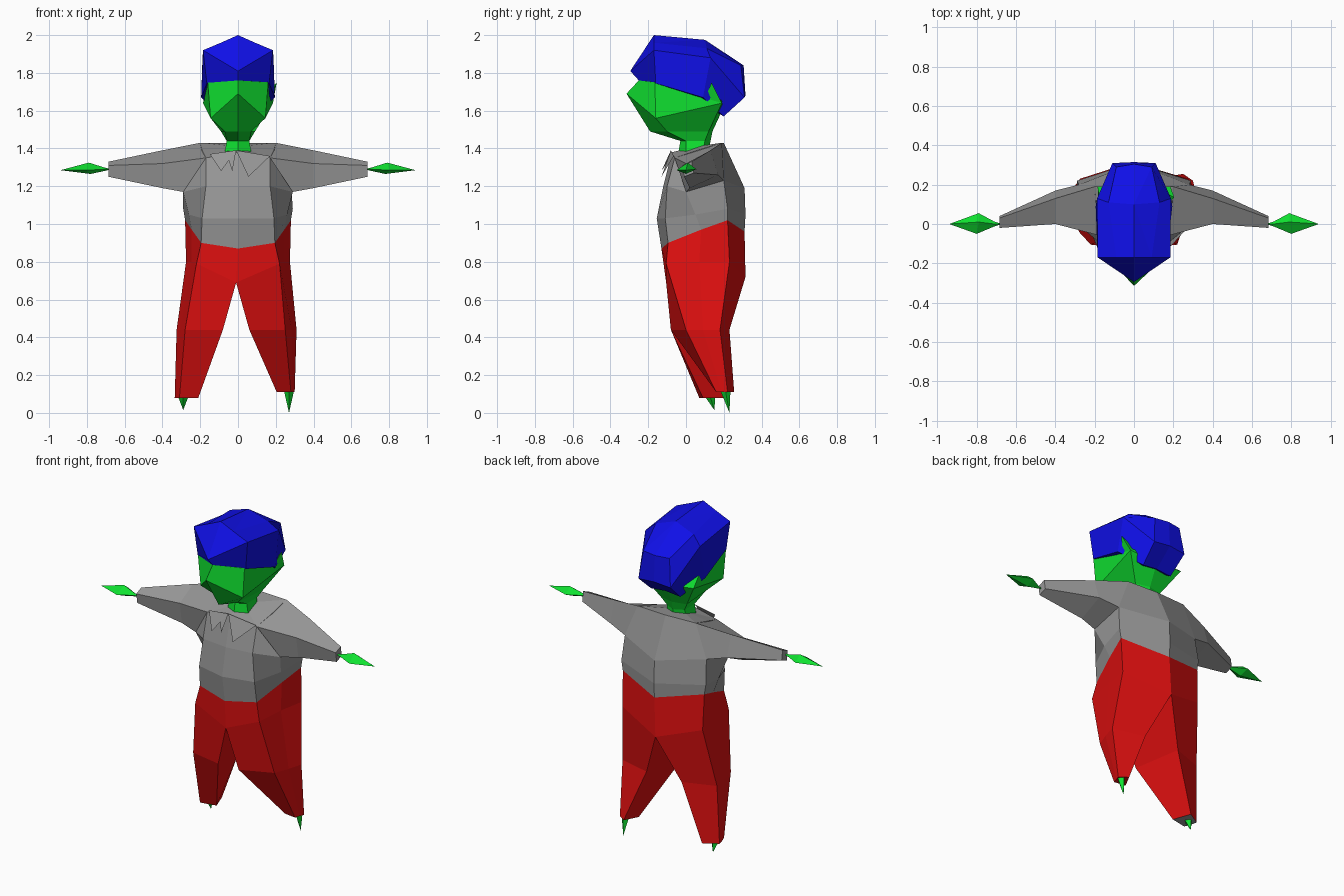
import bpy, bmesh
from mathutils import Vector


def mat(name, rgb):
    m = bpy.data.materials.new(name)
    m.diffuse_color = (*rgb, 1)
    return m


BLUE = mat("blue hair", (0.005, 0.005, 0.8))
GREEN = mat("green skin", (0.005, 0.75, 0.03))
GREY = mat("grey shirt", (0.31, 0.31, 0.31))
RED = mat("red trousers", (0.75, 0.005, 0.005))


def finish(name, bm, material):
    bmesh.ops.remove_doubles(bm, verts=bm.verts, dist=0.0005)
    bmesh.ops.recalc_face_normals(bm, faces=bm.faces)
    me = bpy.data.meshes.new(name)
    bm.to_mesh(me)
    bm.free()
    me.materials.append(material)
    ob = bpy.data.objects.new(name, me)
    bpy.context.collection.objects.link(ob)
    return ob


def loft(name, rings, material, start=True, end=True):
    """Skin closed rings; a cap may be True (fan to middle), a point, or False."""
    bm = bmesh.new()
    vs = [[bm.verts.new(p) for p in r] for r in rings]
    n = len(rings[0])
    for a, b in zip(vs, vs[1:]):
        for i in range(n):
            j = (i + 1) % n
            bm.faces.new((a[i], a[j], b[j], b[i]))
    for ring, cap in ((vs[0], start), (vs[-1], end)):
        if cap is False:
            continue
        mid = sum((v.co for v in ring), Vector()) / n if cap is True else Vector(cap)
        c = bm.verts.new(mid)
        for i in range(n):
            bm.faces.new((ring[i], ring[(i + 1) % n], c))
    return finish(name, bm, material)


def mirrored(half):
    """Half ring from front centre to back centre, completed across x = 0."""
    return half + [(-x, y, z) for x, y, z in reversed(half[1:-1])]


# Shirt body, from hem to shoulders
hem = [(0, -.13, .87), (.195, -.095, .90), (.245, .08, .97), (.28, .22, 1.02), (0, .31, .96)]
shirt = [
    hem,
    [(0, -.155, 1.03), (.19, -.11, 1.03), (.26, .05, 1.05), (.29, .22, 1.08), (0, .315, 1.05)],
    [(0, -.12, 1.2), (.17, -.10, 1.2), (.29, 0, 1.17), (.28, .20, 1.23), (0, .31, 1.19)],
    [(0, -.075, 1.38), (.17, -.06, 1.35), (.19, .06, 1.39), (.20, .19, 1.43), (0, .20, 1.43)],
]
loft("shirt_body", [mirrored(h) for h in shirt], GREY, False, (0, .05, 1.41))

# Sleeves and hands
sleeve = [
    [(.20, .19, 1.43), (.17, -.06, 1.35), (.29, 0, 1.17), (.28, .20, 1.23)],
    [(.40, .13, 1.39), (.40, 0, 1.32), (.40, .02, 1.19), (.40, .17, 1.26)],
    [(.685, .03, 1.33), (.685, -.02, 1.31), (.685, -.01, 1.25), (.685, .04, 1.27)],
]
hand = [
    [(.71, 0, 1.30), (.71, -.012, 1.29), (.71, 0, 1.28), (.71, .012, 1.29)],
    [(.79, .01, 1.325), (.80, -.05, 1.285), (.78, 0, 1.265), (.79, .055, 1.29)],
]
for side, s in (("right", 1), ("left", -1)):
    def flip(rings):
        return [[(s * x, y, z) for x, y, z in r] for r in rings]
    loft(side + "_sleeve", flip(sleeve), GREY, False, True)
    loft(side + "_hand", flip(hand), GREEN, (s * .67, 0, 1.29), (s * .94, 0, 1.285))

# Collar points
bm = bmesh.new()
for tri in (((-.15, -.07, 1.37), (-.09, -.13, 1.28), (-.01, -.08, 1.39)),
            ((-.01, -.08, 1.39), (.055, -.13, 1.25), (.17, -.065, 1.36)),
            ((-.05, -.10, 1.34), (-.03, -.125, 1.28), (-.01, -.08, 1.39))):
    bm.faces.new([bm.verts.new(p) for p in tri])
finish("collar", bm, GREY)

# Trouser legs, each from the hem through the knee to the ankle
knees = {
    1: [(.06, -.08, .44), (.25, 0, .44), (.285, .09, .44), (.31, .18, .44), (.11, .23, .44)],
    -1: [(-.08, -.08, .44), (-.28, -.04, .44), (-.305, .06, .44), (-.325, .16, .44), (-.13, .23, .44)],
}
ankles = {
    1: [(.205, .17, .11), (.28, .16, .11), (.29, .19, .11), (.30, .22, .11), (.25, .255, .11)],
    -1: [(-.21, .09, .08), (-.31, .07, .08), (-.325, .11, .08), (-.335, .15, .08), (-.25, .20, .08)],
}
toes = {1: (.27, .23, 0), -1: (-.29, .15, .015)}
hip = [(-.01, -.105, .69), (.22, -.105, .79), (.245, .07, .80), (.275, .23, .80), (-.01, .315, .72)]
for side, s in (("right", 1), ("left", -1)):
    top = [(s * x, y, z) for x, y, z in hem]
    hips = [(s * x if abs(x) > .05 else x, y, z) for x, y, z in hip]
    loft(side + "_trouser_leg", [top, hips, knees[s], ankles[s]], RED, False, False)
    # Sole closing the trouser end
    bm = bmesh.new()
    bm.faces.new([bm.verts.new(p) for p in ankles[s]])
    sole = finish(side + "_sole", bm, GREY if s < 0 else RED)
    # Pointed foot
    tx, ty, tz = toes[s]
    cz = ankles[s][0][2]
    ring = [(tx + dx, ty - .02 + dy, cz) for dx, dy in ((-.025, 0), (0, -.025), (.025, 0), (0, .025))]
    loft(side + "_foot", [ring], GREEN, True, toes[s])

# Neck and head
head = [
    [(0, -.04, 1.38), (.07, 0, 1.38), (.07, .09, 1.38), (0, .12, 1.38)],
    [(0, -.03, 1.44), (.06, .0, 1.44), (.06, .10, 1.44), (0, .13, 1.44)],
    [(0, -.19, 1.49), (.07, -.10, 1.49), (.09, .12, 1.49), (0, .14, 1.49)],
    [(0, -.315, 1.69), (.145, -.16, 1.56), (.185, .19, 1.64), (0, .20, 1.62)],
    [(0, -.25, 1.76), (.16, -.165, 1.75), (.17, .10, 1.71), (0, .18, 1.72)],
]
loft("head", [mirrored(h) for h in head], GREEN, False, (0, -.05, 1.85))

# Pointed ear
loft("ear", [[(.17, .10, 1.66), (.185, .19, 1.64), (.12, .18, 1.65)]], GREEN, True, (.205, .135, 1.75))

# Hair
hair = [
    [(0, -.25, 1.76), (.165, -.16, 1.745), (.195, .09, 1.67), (.10, .20, 1.57), (0, .20, 1.58)],
    [(0, -.295, 1.81), (.185, -.17, 1.92), (.188, .13, 1.88), (.11, .31, 1.67), (0, .315, 1.68)],
    [(0, -.17, 2.0), (.09, -.17, 1.96), (.13, .11, 1.93), (.09, .29, 1.84), (0, .305, 1.84)],
]
loft("hair", [mirrored(h) for h in hair], BLUE, True, (0, .10, 1.975))
